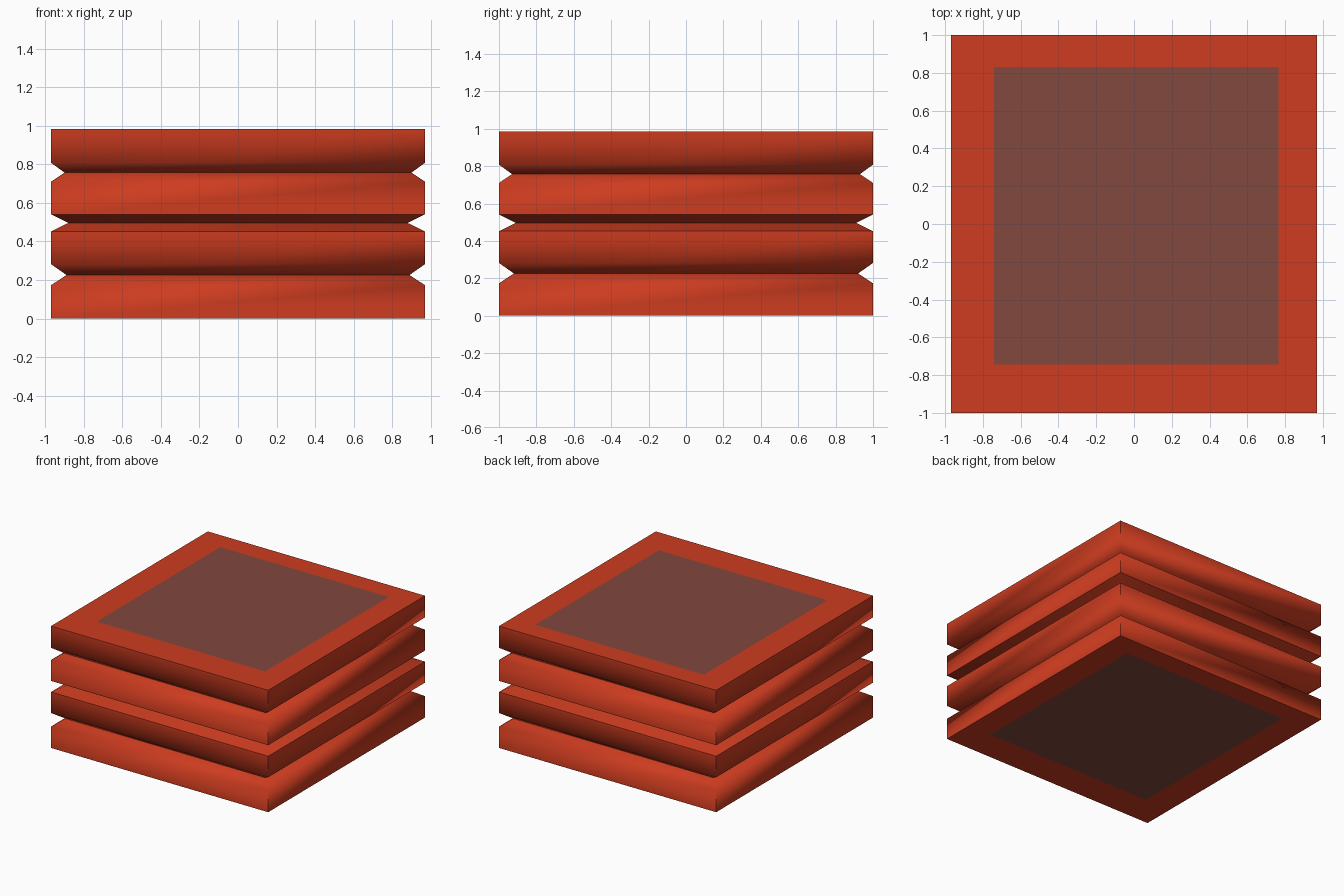
import bpy, bmesh, math

if "Cube" in bpy.data.objects:
    bpy.data.objects.remove(bpy.data.objects["Cube"])

HX, HY = 0.97, 1.0
# side profile: (inset from outer wall, height)
PROFILE = [(0, 0), (0, 0.173), (0.08, 0.226), (0, 0.282), (0, 0.452), (0.09, 0.496),
           (0, 0.541), (0, 0.71), (0.07, 0.757), (0, 0.808), (0, 0.984)]
PANEL = (-0.74, 0.765, -0.745, 0.83)  # off-centre panel on top and bottom


def material(name, color):
    m = bpy.data.materials.new(name)
    m.diffuse_color = (*color, 1)
    m.use_nodes = True
    m.node_tree.nodes["Principled BSDF"].inputs["Base Color"].default_value = m.diffuse_color
    return m


def ring(bm, x0, x1, y0, y1, z):
    return [bm.verts.new((x, y, z)) for x, y in ((x0, y0), (x1, y0), (x1, y1), (x0, y1))]


# grooved block: stacked rectangular rings, starting and ending at the panels
bm = bmesh.new()
rings = [ring(bm, *PANEL, 0)]
for d, z in PROFILE:
    rings.append(ring(bm, -HX + d, HX - d, -HY + d, HY - d, z))
rings.append(ring(bm, *PANEL, PROFILE[-1][1]))
for a, b in zip(rings, rings[1:]):
    for i in range(4):
        j = (i + 1) % 4
        bm.faces.new((a[i], a[j], b[j], b[i]))

# flush panels
for verts in (rings[0][::-1], rings[-1]):
    bm.faces.new(verts).material_index = 1
bmesh.ops.recalc_face_normals(bm, faces=bm.faces)

mesh = bpy.data.meshes.new("grooved_block")
bm.to_mesh(mesh)
bm.free()
mesh.materials.append(material("red", (0.61, 0.045, 0.014)))
mesh.materials.append(material("brown_grey", (0.22, 0.065, 0.047)))
block = bpy.data.objects.new("grooved_block", mesh)
bpy.context.collection.objects.link(block)

# soft shading on the shallow bevels, sharp corners and grooves
bpy.context.view_layer.objects.active = block
block.select_set(True)
bpy.ops.object.shade_smooth_by_angle(angle=math.radians(60))
